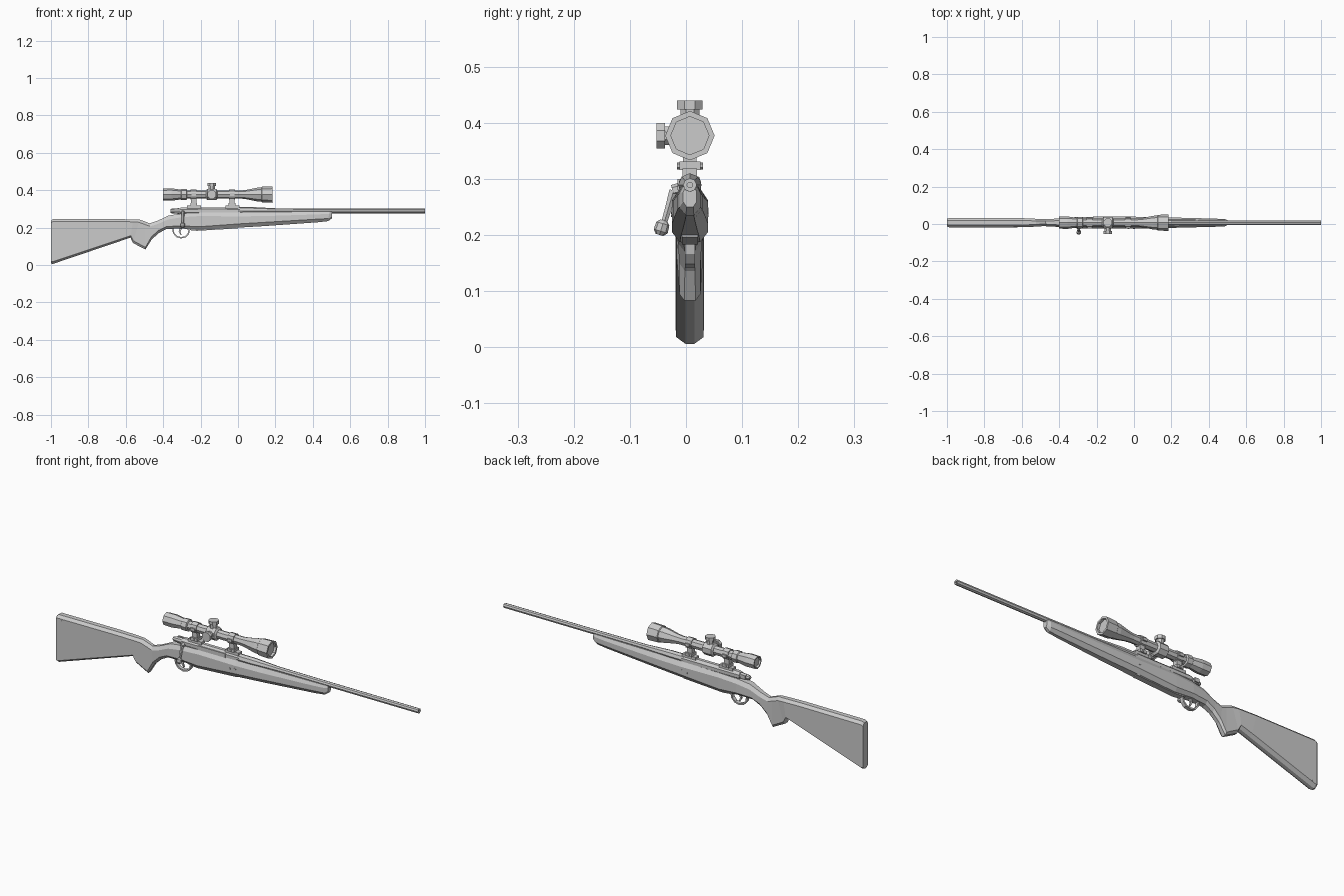
import bpy, bmesh, math
from mathutils import Vector

CY = 0.007          # centre plane of the rifle
BORE, SCOPE = 0.289, 0.377   # heights of barrel and scope axes

grey = bpy.data.materials.new("light grey")
grey.diffuse_color = (0.6, 0.6, 0.6, 1)


def loft(name, rings):
    """Skin a list of equal-length point loops and cap both ends."""
    bm = bmesh.new()
    loops = [[bm.verts.new(p) for p in r] for r in rings]
    n = len(loops[0])
    for a, b in zip(loops, loops[1:]):
        for i in range(n):
            j = (i + 1) % n
            bm.faces.new((a[i], a[j], b[j], b[i]))
    bm.faces.new(loops[0][::-1])
    bm.faces.new(loops[-1])
    bmesh.ops.recalc_face_normals(bm, faces=bm.faces)
    me = bpy.data.meshes.new(name)
    bm.to_mesh(me)
    bm.free()
    me.materials.append(grey)
    ob = bpy.data.objects.new(name, me)
    bpy.context.collection.objects.link(ob)
    return ob


def lathe(name, prof, origin=(0, CY, 0), axis=(1, 0, 0), n=8, turn=0.0):
    """Turned part: prof holds (distance along axis, radius)."""
    ax = Vector(axis).normalized()
    u = ax.cross(Vector((0, 1, 0)) if abs(ax.y) < 0.9 else Vector((1, 0, 0))).normalized()
    v = ax.cross(u)
    o = Vector(origin)
    ang = [2 * math.pi * (i + turn) / n for i in range(n)]
    return loft(name, [[o + ax * d + (u * math.cos(a) + v * math.sin(a)) * r
                        for a in ang] for d, r in prof])


def box(name, x0, x1, y0, y1, z0, z1):
    return loft(name, [[(x, y0, z0), (x, y1, z0), (x, y1, z1), (x, y0, z1)] for x in (x0, x1)])


def section(top, bottom, hw, wt, ct, wb, cb):
    """Eight-sided stock section between a top and a bottom point (x, z)."""
    t, b = Vector(top), Vector(bottom)
    h = (t - b).length
    s = t.lerp(b, ct / h)
    e = b.lerp(t, cb / h)
    half = [(t, wt), (s, hw), (e, hw), (b, wb)]
    return [(p.x, CY + w, p.y) for p, w in half] + [(p.x, CY - w, p.y) for p, w in half[::-1]]


# stock: butt, grip and forend in one skin
loft("stock", [section(*s) for s in [
    ((-1.0, .238), (-1.0, .008), .021, .010, .012, .006, .012),
    ((-.99, .245), (-.99, .006), .0245, .012, .013, .008, .012),
    ((-.66, .246), (-.63, .128), .0245, .012, .013, .008, .010),
    ((-.56, .244), (-.575, .147), .0235, .011, .013, .008, .010),
    ((-.525, .243), (-.562, .118), .021, .009, .015, .010, .012),
    ((-.495, .232), (-.495, .083), .019, .008, .016, .010, .012),
    ((-.472, .223), (-.462, .136), .019, .008, .016, .009, .014),
    ((-.43, .237), (-.425, .170), .021, .010, .018, .009, .015),
    ((-.37, .265), (-.385, .192), .025, .014, .022, .012, .014),
    ((-.30, .276), (-.305, .196), .030, .018, .020, .016, .014),
    ((-.20, .280), (-.21, .187), .032, .020, .018, .018, .018),
    ((.0, .282), (.0, .200), .032, .019, .022, .016, .020),
    ((.15, .284), (.15, .209), .029, .017, .022, .013, .020),
    ((.43, .286), (.43, .229), .022, .015, .015, .008, .017),
    ((.488, .286), (.482, .235), .019, .013, .012, .007, .014),
    ((.502, .284), (.502, .250), .012, .009, .008, .006, .009)]])

# butt pad seam and stock cross bolts on both sides
for side, s in (("left", 1), ("right", -1)):
    for k, (x, z) in enumerate([(.0, .243), (-.03, .238)]):
        lathe(f"cross_bolt_{side}_{k}", [(.025, .006), (.0335, .006)], (x, CY, z), (0, s, 0), 6)
    y = CY + s * .0245
    box(f"pad_seam_{side}", -.968, -.964, y - .001, y + .001, .03, .225)

# barrel with bore, chamber and receiver
lathe("barrel", [(.0, .021), (.08, .021), (.22, .0135), (.5, .0125), (1.0, .0122),
                 (1.0, .005), (.97, .005)], (0, CY, BORE))
lathe("receiver", [(-.31, .018), (-.30, .021), (.01, .021)], (0, CY, BORE), turn=.5)
lathe("bolt_shroud", [(-.362, .008), (-.355, .012), (-.32, .015), (-.30, .014)], (0, CY, BORE))
box("ejection_port", -.215, -.06, CY - .0225, CY - .017, .280, .300)
box("safety_catch", -.345, -.32, CY + .008, CY + .018, .283, .302)

# bolt handle: root, bent arm and knob
lathe("bolt_root", [(0, .011), (.024, .010)], (-.295, CY - .008, .285), (0, -1, -.25), 6)
a, b = Vector((-.295, -.022, .279)), Vector((-.295, -.039, .222))
lathe("bolt_arm", [(0, .009), (.03, .007), ((b - a).length, .006)], a, b - a, 6)
lathe("bolt_knob", [(-.002, .006), (.004, .012), (.018, .013), (.025, .007)],
      b + Vector((0, -.001, .002)), (0, -.3, -1), 8)

# floor plate, trigger guard and trigger
loft("floor_plate", [[(x, CY - .014, z), (x, CY + .014, z), (x, CY + .017, z + .014),
                      (x, CY - .017, z + .014)] for x, z in [(-.27, .188), (-.22, .183), (.0, .196)]])
outer = [(-.352, .198), (-.348, .170), (-.330, .149), (-.305, .142), (-.278, .148), (-.262, .166), (-.256, .194)]
mid = Vector((-.304, .178))
strip = []
for x, z in outer:
    p = Vector((x, z))
    q = p + (mid - p).normalized() * .008
    strip.append([(p.x, CY - .009, p.y), (p.x, CY + .009, p.y),
                  (q.x, CY + .009, q.y), (q.x, CY - .009, q.y)])
loft("trigger_guard", strip)
loft("trigger", [[(x - w, CY - .004, z), (x + w, CY - .004, z), (x + w, CY + .004, z), (x - w, CY + .004, z)]
                 for x, z, w in [(-.305, .20, .007), (-.312, .178, .005), (-.304, .160, .003)]])

# scope body with recessed lenses at both ends
lathe("scope", [(-.392, .026), (-.402, .026), (-.402, .032), (-.355, .033), (-.305, .026), (-.302, .030),
                (-.275, .030), (-.272, .022), (.02, .022), (.045, .025), (.105, .037), (.125, .038),
                (.128, .042), (.184, .044), (.184, .034), (.172, .034)], (0, CY, SCOPE))

# turret block with elevation and windage knobs
TX = -.140
lathe("turret_block", [(-.030, .023), (-.024, .033), (.024, .033), (.030, .023)],
      (TX, CY, SCOPE), turn=.5)
for name, axis, end in (("elevation_knob", (0, 0, 1), .063), ("windage_knob", (0, -1, 0), .060)):
    lathe(name, [(.02, .018), (end - .016, .018), (end - .016, .0245), (end, .0245)],
          (TX, CY, SCOPE), axis, 8, .5)

# scope mounts: ring, stem, clamp, base and screws
for name, x in (("rear", -.237), ("front", -.032)):
    lathe(f"{name}_ring", [(-.016, .027), (.016, .027)], (x, CY, SCOPE))
    box(f"{name}_stem", x - .014, x + .014, CY - .012, CY + .012, .315, .358)
    box(f"{name}_clamp", x - .018, x + .018, CY - .019, CY + .019, .316, .331)
    box(f"{name}_base", x - .036, x + .040, CY - .013, CY + .013, .300, .318)
    lathe(f"{name}_clamp_screw", [(-.023, .006), (.023, .006)], (x, CY, .323), (0, 1, 0), 6)
    for s in (-1, 1):
        box(f"{name}_ring_lug_{'right' if s < 0 else 'left'}", x - .012, x + .012,
            CY + s * .027 - .004, CY + s * .027 + .004, SCOPE - .007, SCOPE + .007)
